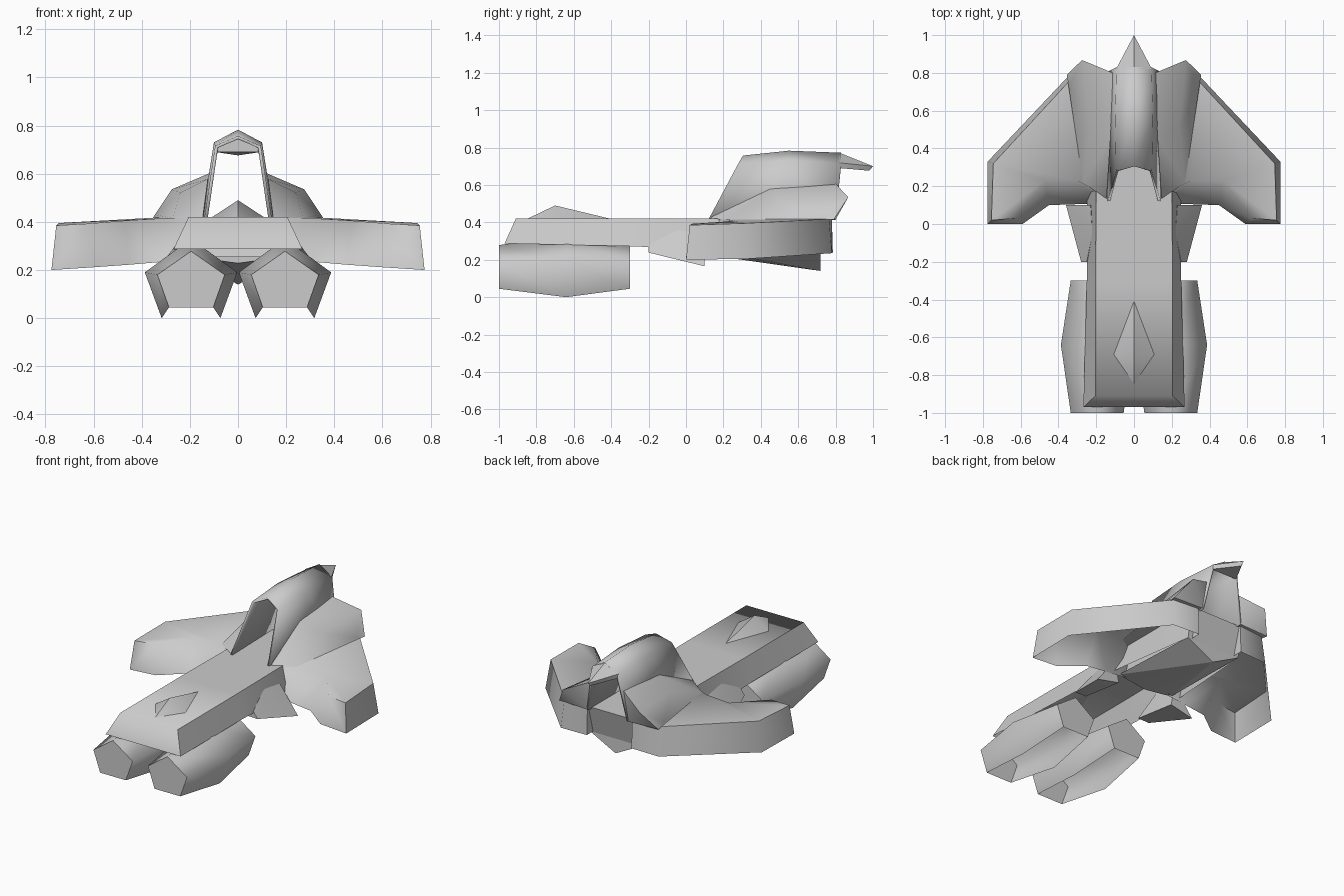
import bpy, bmesh

if "Cube" in bpy.data.objects:
    bpy.data.objects.remove(bpy.data.objects["Cube"])


def finish(name, bm, angle=0.6, mirror=False, thickness=0.0):
    bmesh.ops.recalc_face_normals(bm, faces=bm.faces[:])
    me = bpy.data.meshes.new(name)
    bm.to_mesh(me)
    bm.free()
    ob = bpy.data.objects.new(name, me)
    bpy.context.collection.objects.link(ob)
    if thickness:
        m = ob.modifiers.new("wall", 'SOLIDIFY')
        m.thickness = thickness
        m.offset = -1
    if mirror:
        m = ob.modifiers.new("mirror", 'MIRROR')
        m.use_mirror_merge = False
    bpy.ops.object.select_all(action='DESELECT')
    bpy.context.view_layer.objects.active = ob
    ob.select_set(True)
    bpy.ops.object.shade_smooth_by_angle(angle=angle)
    return ob


def hull(name, pts, **kw):
    bm = bmesh.new()
    for p in pts:
        bm.verts.new(p)
    bmesh.ops.convex_hull(bm, input=bm.verts[:])
    loose = [v for v in bm.verts if not v.link_faces]
    bmesh.ops.delete(bm, geom=loose, context='VERTS')
    bmesh.ops.dissolve_limit(bm, angle_limit=0.01, verts=bm.verts[:], edges=bm.edges[:])
    return finish(name, bm, **kw)


def loft(name, sections, closed=True, caps=True, skip=(), **kw):
    # bridge matching point rings; skip leaves out chosen strips
    bm = bmesh.new()
    rings = [[bm.verts.new(p) for p in s] for s in sections]
    n = len(rings[0])
    for a, b in zip(rings, rings[1:]):
        for i in range(n if closed else n - 1):
            if i not in skip:
                j = (i + 1) % n
                bm.faces.new((a[i], a[j], b[j], b[i]))
    if caps:
        bm.faces.new(rings[0])
        bm.faces.new(rings[-1][::-1])
    return finish(name, bm, **kw)


# Engine pods: five-sided barrels, open underneath
def pod_ring(y, apex, side, side_z, foot, foot_z):
    c = 0.195
    return [(c - foot, y, foot_z), (c - side, y, side_z), (c, y, apex),
            (c + side, y, side_z), (c + foot, y, foot_z)]


end = (0.278, 0.14, 0.18, 0.092, 0.045)
loft("engine_pod", [pod_ring(-1, *end),
                    pod_ring(-0.64, 0.33, 0.192, 0.19, 0.122, 0.0),
                    pod_ring(-0.3, *end)],
     skip=(4,), mirror=True, angle=1.35)


# Main hull: flat deck with sloping sides, open underneath
def hull_ring(yt, yb, wt, wb, zb):
    return [(-wt, yt, 0.42), (wt, yt, 0.42), (wb, yb, zb), (-wb, yb, zb)]


loft("main_hull", [hull_ring(-0.91, -0.97, 0.205, 0.268, 0.287),
                   hull_ring(-0.3, -0.3, 0.205, 0.25, 0.272),
                   hull_ring(0.12, 0.12, 0.2, 0.25, 0.255),
                   hull_ring(0.77, 0.72, 0.2, 0.19, 0.235)], skip=(2,), angle=1.2)

# Shallow keel under the rear hull
hull("keel", [(0.2, 0.1, 0.255), (-0.2, 0.1, 0.255), (0, 0.1, 0.228),
              (0.19, 0.72, 0.238), (-0.19, 0.72, 0.238), (0, 0.72, 0.14)], angle=0.3)

# Dorsal blister near the nose
hull("dorsal_fin", [(0, -0.85, 0.418), (0.11, -0.69, 0.418), (-0.11, -0.69, 0.418),
                    (0, -0.4, 0.418), (0, -0.7, 0.49)], angle=1.0)

# Flared wedges ahead of the wings
hull("side_wedge", [(0.25, -0.2, 0.28), (0.28, -0.2, 0.238), (0.2, -0.2, 0.24),
                    (0.36, 0.1, 0.165), (0.22, -0.05, 0.358), (0.23, 0.1, 0.34),
                    (0.2, 0.1, 0.2)], mirror=True, angle=0.3)

# Wings, open underneath: sections run inner low, inner top, outer top, outer low
loft("wing", [
    [(0.16, 0.11, 0.245), (0.16, 0.16, 0.418), (0.16, 0.78, 0.418), (0.16, 0.785, 0.24)],
    [(0.3, 0.105, 0.235), (0.3, 0.23, 0.415), (0.335, 0.765, 0.418), (0.35, 0.78, 0.235)],
    [(0.45, 0.1, 0.222), (0.47, 0.23, 0.405), (0.745, 0.32, 0.395), (0.775, 0.33, 0.205)],
    [(0.59, 0.0, 0.212), (0.63, 0.03, 0.392), (0.755, 0.02, 0.385), (0.775, 0.0, 0.2)]],
    skip=(3,), mirror=True, angle=1.2)


# Open arched canopy over the rear deck
def arch(base, shoulder, apex):
    half = [base, shoulder]
    return [(-x, y, z) for x, y, z in half] + [apex] + half[::-1]


loft("canopy_arch", [arch((0.14, 0.12, 0.415), (0.095, 0.28, 0.715), (0, 0.305, 0.757)),
                     arch((0.15, 0.5, 0.415), (0.1, 0.55, 0.73), (0, 0.55, 0.783)),
                     arch((0.15, 0.8, 0.415), (0.093, 0.83, 0.715), (0, 0.83, 0.772))],
     closed=False, caps=False, thickness=0.014, angle=1.2)

# Pointed tail on the canopy roof
hull("tail_spike", [(0, 0.82, 0.772), (0.095, 0.82, 0.718), (-0.095, 0.82, 0.718),
                    (0.093, 0.82, 0.69), (-0.093, 0.82, 0.69),
                    (0, 1.0, 0.70), (0, 0.98, 0.676)], angle=0.6)

# Fairings flanking the canopy
hull("side_fairing", [(0.145, 0.13, 0.415), (0.145, 0.14, 0.43), (0.27, 0.22, 0.415),
                      (0.14, 0.32, 0.51), (0.125, 0.45, 0.578), (0.112, 0.8, 0.605),
                      (0.24, 0.5, 0.52), (0.275, 0.868, 0.535), (0.355, 0.79, 0.415),
                      (0.345, 0.72, 0.43), (0.145, 0.8, 0.415)], mirror=True, angle=0.9)
